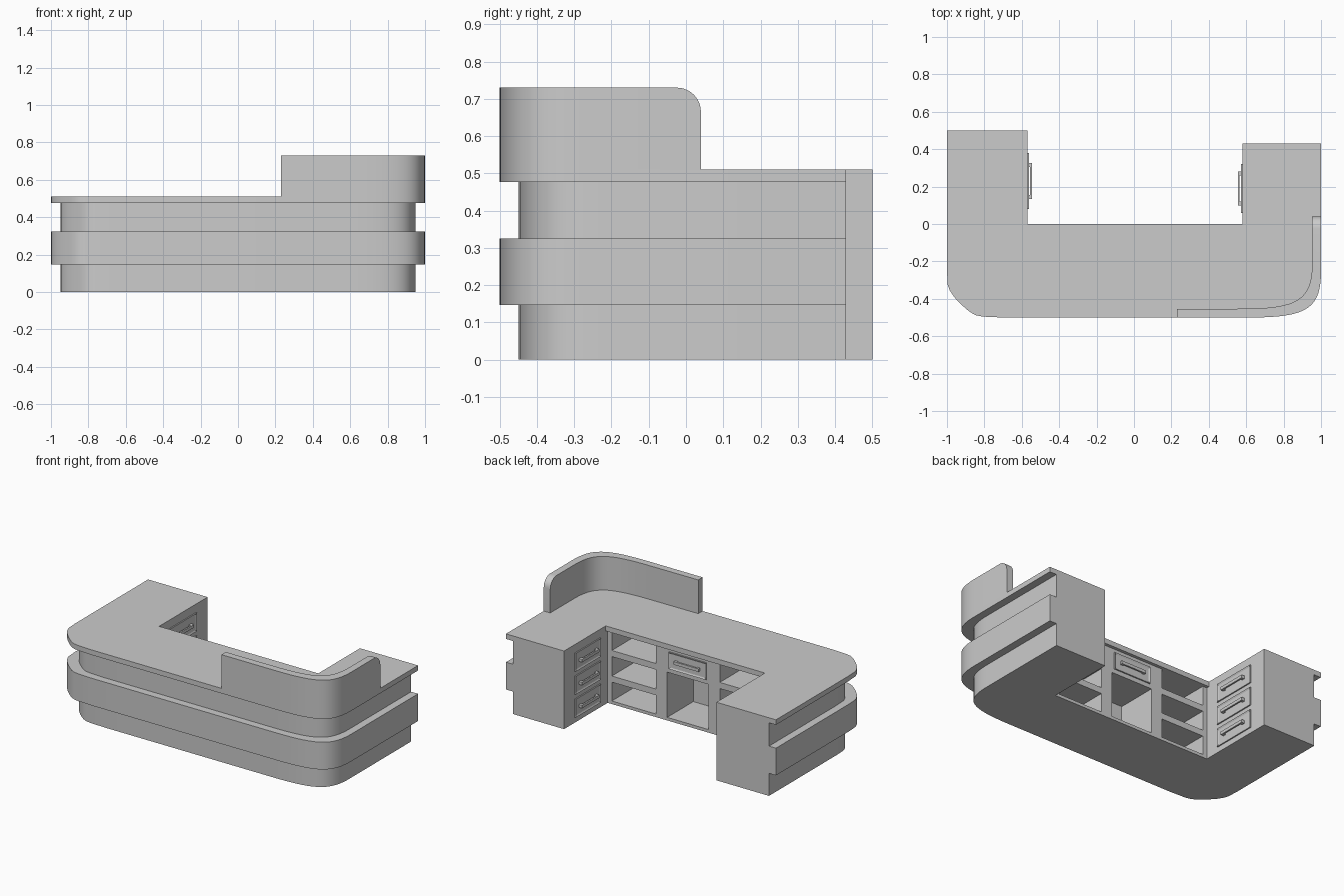
import bpy, bmesh, math
from mathutils import Matrix, Vector

if "Cube" in bpy.data.objects:
    bpy.data.objects.remove(bpy.data.objects["Cube"])

IN_L, IN_R = -0.57, 0.58          # inner faces of the two arms
BACK, FACE = -0.29, -0.02         # depth range of the shelf unit


def finish(name, bm, smooth=False):
    bmesh.ops.recalc_face_normals(bm, faces=bm.faces[:])
    mesh = bpy.data.meshes.new(name)
    bm.to_mesh(mesh)
    bm.free()
    ob = bpy.data.objects.new(name, mesh)
    bpy.context.collection.objects.link(ob)
    if smooth:
        bpy.ops.object.select_all(action='DESELECT')
        ob.select_set(True)
        bpy.context.view_layer.objects.active = ob
        bpy.ops.object.shade_smooth_by_angle(angle=math.radians(30))
    return ob


def add_box(bm, x0, x1, y0, y1, z0, z1):
    mat = (Matrix.Translation(((x0 + x1) / 2, (y0 + y1) / 2, (z0 + z1) / 2))
           @ Matrix.Diagonal((x1 - x0, y1 - y0, z1 - z0, 1)))
    return bmesh.ops.create_cube(bm, size=1, matrix=mat)['verts']


def box(name, *dims):
    bm = bmesh.new()
    add_box(bm, *dims)
    return finish(name, bm)


def right_corner(i, n=16):
    """Soft front right corner, from the front run to the right side."""
    p = [Vector(c) for c in ((0.62, -0.5), (0.93, -0.5), (1, -0.45), (1, -0.25))]
    pts = []
    for k in range(n + 1):
        t = k / n
        s = 1 - t
        v = p[0] * s**3 + p[1] * 3 * s * s * t + p[2] * 3 * s * t * t + p[3] * t**3
        pts.append((v.x - i, v.y + i))
    return pts


def left_corner(i):
    pts = [(-1, -0.25), (-0.996, -0.325), (-0.985, -0.355), (-0.962, -0.39),
           (-0.93, -0.425), (-0.89, -0.46), (-0.868, -0.476), (-0.845, -0.488),
           (-0.81, -0.495), (-0.7, -0.5)]
    return [(x + i, y + i) for x, y in pts]


def layer(name, inset, inner_y, z0, z1):
    """One horizontal U-shaped slab of the desk."""
    outline = ([(-1 + inset, 0.5)] + left_corner(inset) + right_corner(inset)
               + [(1 - inset, 0.43), (IN_R, 0.43), (IN_R, inner_y),
                  (IN_L, inner_y), (IN_L, 0.5)])
    bm = bmesh.new()
    face = bm.faces.new([bm.verts.new((x, y, z0)) for x, y in outline])
    ext = bmesh.ops.extrude_face_region(bm, geom=[face])['geom']
    bmesh.ops.translate(bm, vec=(0, 0, z1 - z0),
                        verts=[g for g in ext if isinstance(g, bmesh.types.BMVert)])
    return finish(name, bm, True)


# Desk body: recessed and projecting bands under the worktop
layer("base", 0.05, BACK, 0, 0.147)
layer("lower_band", 0, BACK, 0.147, 0.325)
layer("upper_body", 0.05, BACK, 0.325, 0.477)
layer("worktop", 0, 0, 0.477, 0.51)

# Raised curved screen with a rounded far end
TOP, R, END = 0.73, 0.065, 0.04
stations = [(o, n, TOP) for o, n in zip([(0.23, -0.5)] + right_corner(0),
                                        [(0.23, -0.455)] + right_corner(0.047))]
for k in range(11):
    a = k / 10 * math.pi / 2
    y = END - R + R * math.sin(a)
    stations.append(((1, y), (0.953, y), TOP - R + R * math.cos(a)))
bm = bmesh.new()
rings = [[bm.verts.new((*o, 0.51)), bm.verts.new((*o, z)),
          bm.verts.new((*n, z)), bm.verts.new((*n, 0.51))] for o, n, z in stations]
for a, b in zip(rings, rings[1:]):
    for k in range(4):
        j = (k + 1) % 4
        bm.faces.new((a[k], a[j], b[j], b[k]))
bm.faces.new(rings[0])
bm.faces.new(rings[-1][::-1])
finish("screen", bm, True)

# Shelf unit between the arms: floor, uprights, shelves
box("shelf_floor", IN_L, IN_R, BACK, FACE, 0, 0.02)
uprights = [(IN_L, -0.54), (-0.23, -0.15), (0.15, 0.23), (0.55, IN_R)]
for k, (x0, x1) in enumerate(uprights):
    box(f"upright_{k + 1}", x0, x1, BACK, FACE, 0.02, 0.477)
for side, x0, x1 in (("left", -0.54, -0.23), ("right", 0.23, 0.55)):
    for k, z in enumerate((0.143, 0.31)):
        box(f"{side}_shelf_{k + 1}", x0, x1, BACK, FACE, z, z + 0.04)
box("middle_drawer_case", -0.15, 0.15, BACK, FACE, 0.315, 0.477)


def drawer(name, loc, angle, width, height, grip, reach):
    """Framed drawer front with a bar handle, facing local +y."""
    bm = bmesh.new()
    w, h = width / 2, height / 2
    add_box(bm, -w, w, -0.004, 0.008, -h, h)
    bm.normal_update()
    front = [f for f in bm.faces if f.normal.y > 0.9]
    bmesh.ops.inset_region(bm, faces=front, thickness=0.015)
    bmesh.ops.translate(bm, vec=(0, -0.005, 0), verts=front[0].verts[:])
    panel = finish(name, bm)
    bm = bmesh.new()
    add_box(bm, -grip / 2, grip / 2, reach - 0.01, reach, -0.01, 0.01)
    for s in (-1, 1):
        x = s * (grip / 2 - 0.01)
        add_box(bm, x - 0.01, x + 0.01, 0.002, reach - 0.01, -0.01, 0.01)
    handle = finish(name + "_handle", bm)
    for ob in (panel, handle):
        ob.matrix_world = Matrix.Translation(loc) @ Matrix.Rotation(angle, 4, 'Z')


# Drawers on the arms and in the middle
for k, z in enumerate((0.395, 0.245, 0.095)):
    drawer(f"left_drawer_{k + 1}", (IN_L, 0.23, z), -math.pi / 2, 0.30, 0.12, 0.19, 0.025)
    drawer(f"right_drawer_{k + 1}", (IN_R, 0.19, z), math.pi / 2, 0.26, 0.12, 0.18, 0.025)
drawer("middle_drawer", (0, FACE, 0.398), 0, 0.27, 0.11, 0.18, 0.02)
